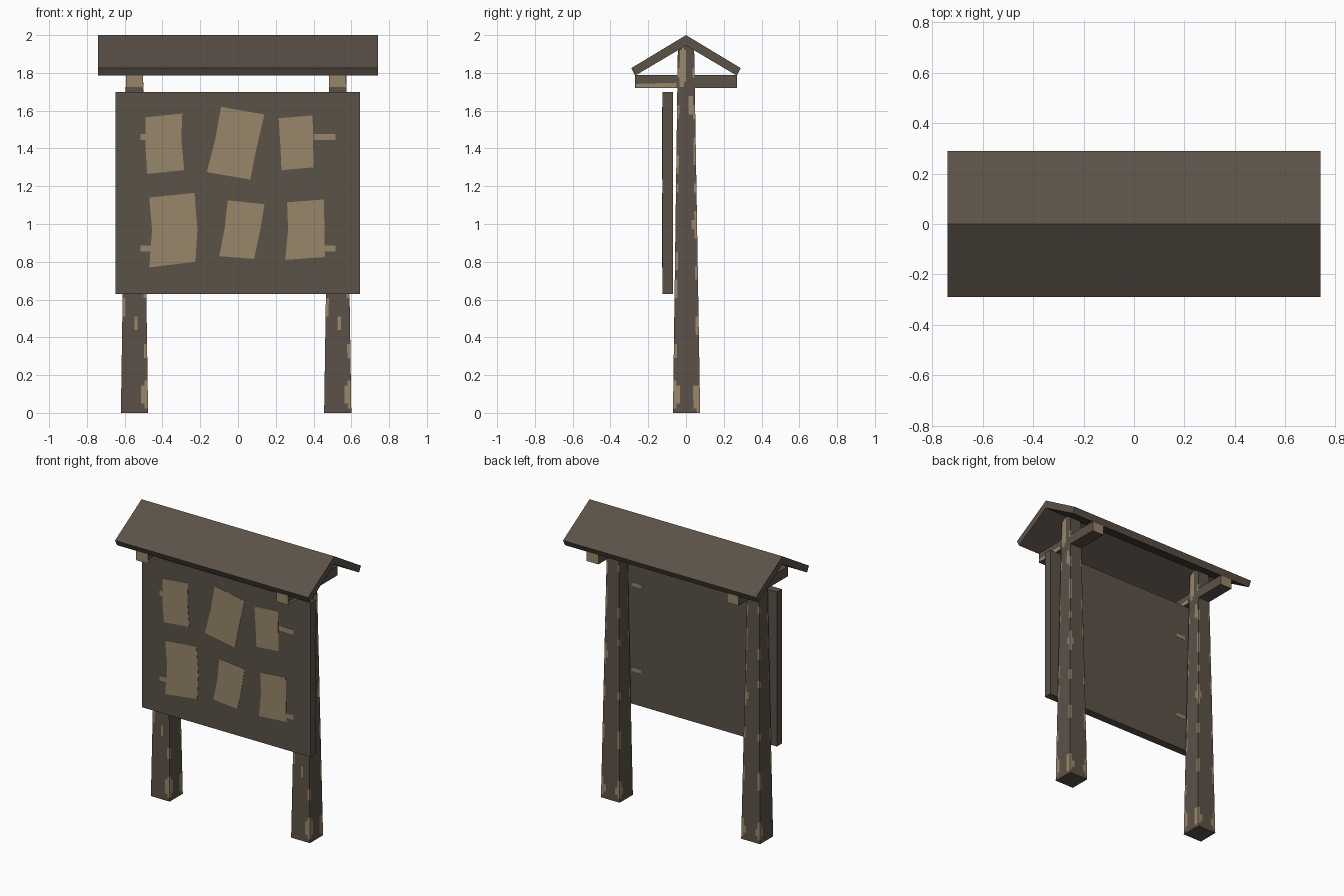
import bpy, bmesh, random

if "Cube" in bpy.data.objects:
    bpy.data.objects.remove(bpy.data.objects["Cube"])


def material(name, rgb):
    m = bpy.data.materials.new(name)
    m.diffuse_color = (*rgb, 1)
    m.use_nodes = True
    m.node_tree.nodes["Principled BSDF"].inputs["Base Color"].default_value = m.diffuse_color
    return m


BROWN = material("dark wood", (0.105, 0.084, 0.064))
TAN = material("tan paper and bare wood", (0.318, 0.240, 0.143))


def finish(bm, name):
    bmesh.ops.recalc_face_normals(bm, faces=bm.faces)
    me = bpy.data.meshes.new(name)
    bm.to_mesh(me)
    bm.free()
    me.materials.append(BROWN)
    me.materials.append(TAN)
    ob = bpy.data.objects.new(name, me)
    bpy.context.collection.objects.link(ob)
    return ob


def prism(name, pts, axis, a, b, mat=0, end_mat=None):
    """Extrude a 2D outline along x (points are y, z) or y (points are x, z)."""
    bm = bmesh.new()
    place = (lambda p, d: (d, p[0], p[1])) if axis == "x" else (lambda p, d: (p[0], d, p[1]))
    lo = [bm.verts.new(place(p, a)) for p in pts]
    hi = [bm.verts.new(place(p, b)) for p in pts]
    ends = [bm.faces.new(lo), bm.faces.new(hi)]
    n = len(pts)
    for i in range(n):
        f = bm.faces.new((lo[i], lo[(i + 1) % n], hi[(i + 1) % n], hi[i]))
        f.material_index = mat
    for f in ends:
        f.material_index = mat if end_mat is None else end_mat
    return finish(bm, name)


def rect(x0, x1, z0, z1):
    return [(x0, z0), (x1, z0), (x1, z1), (x0, z1)]


# Roof: two thin sloping slabs meeting at the ridge
prism("roof", [(-0.29, 1.825), (0, 2.0), (0.29, 1.825),
               (0.27, 1.785), (0, 1.945), (-0.27, 1.785)], "x", -0.74, 0.74)

# Notice board
prism("notice_board", rect(-0.648, 0.645, 0.63, 1.70), "y", -0.125, -0.07)

# Papers pinned to the board
papers = [
    [(-.49, 1.565), (-.295, 1.585), (-.30, 1.45), (-.285, 1.285), (-.48, 1.265), (-.49, 1.4)],
    [(-.09, 1.62), (.14, 1.58), (.10, 1.41), (.065, 1.235), (-.165, 1.275), (-.12, 1.45)],
    [(.215, 1.56), (.395, 1.575), (.40, 1.30), (.23, 1.285), (.225, 1.4)],
    [(-.47, 1.14), (-.23, 1.165), (-.215, .97), (-.225, .80), (-.47, .77), (-.455, .97)],
    [(-.055, 1.125), (.14, 1.105), (.12, .98), (.085, .815), (-.10, .83), (-.07, .98)],
    [(.26, 1.115), (.455, 1.13), (.46, .825), (.25, .81), (.265, .97)],
]
for i, pts in enumerate(papers):
    prism(f"paper_{i + 1}", pts, "y", -0.127, -0.1245, 1)

# Worn flecks on both faces of the board
for i, (x0, x1, z) in enumerate([(-.515, -.485, 1.46), (.40, .515, 1.46),
                                 (-.515, -.455, .87), (.45, .515, .87)]):
    prism(f"front_fleck_{i + 1}", rect(x0, x1, z - .016, z + .016), "y", -0.1265, -0.1245, 1)
for i, (x, z) in enumerate([(-.45, 1.46), (.43, 1.46), (-.45, .87), (.43, .87)]):
    prism(f"back_fleck_{i + 1}", rect(x - .035, x + .035, z - .012, z + .012),
          "y", -0.0705, -0.0685, 1)

# Worn patches on the posts: (place around the post, height, radii);
# 0-1 is the front, 1-2 right, 2-3 back, 3-4 left, whole numbers are corners
random.seed(4)
patches = [(.97, .10, .27, .07), (.6, .47, .08, .04), (0, .56, .08, .07),
           (1, .33, .08, .05), (1, .66, .09, .06), (1.95, .08, .25, .07),
           (2, .46, .12, .05), (2, 1.0, .2, .07), (2, 1.4, .12, .06),
           (1.3, 1.83, .22, .11), (1.75, 1.62, .08, .08), (3, .08, .2, .06),
           (3, .42, .15, .06)]
for corner in range(4):
    for z in (.75, 1.15, 1.3, 1.55, 1.78):
        patches.append((corner, z + random.uniform(-.06, .06),
                        random.uniform(.08, .17), random.uniform(.025, .055)))


def worn(p, z):
    for pp, pz, rp, rz in patches:
        d = abs(p - pp)
        d = min(d, 4 - d)
        if (d / rp) ** 2 + ((z - pz) / rz) ** 2 < 1:
            return 1
    return 0


def post(name, cx):
    """Tapered square post with a fine grid so patches can be coloured."""
    cols, rows, top = 8, 80, 1.945
    n = 4 * cols
    corners = [(-1, -1), (1, -1), (1, 1), (-1, 1)]
    bm = bmesh.new()
    rings = []
    for r in range(rows + 1):
        t = r / rows
        h = 0.072 + (0.043 - 0.072) * t
        ring = []
        for k in range(n):
            a, b = corners[k // cols], corners[(k // cols + 1) % 4]
            s = (k % cols) / cols
            ring.append(bm.verts.new((cx + h * (a[0] + (b[0] - a[0]) * s),
                                      0.003 * (1 - t) + h * (a[1] + (b[1] - a[1]) * s), top * t)))
        rings.append(ring)
    for r in range(rows):
        for k in range(n):
            j = (k + 1) % n
            f = bm.faces.new((rings[r][k], rings[r][j], rings[r + 1][j], rings[r + 1][k]))
            f.material_index = worn((k + .5) / cols, top * (r + .5) / rows)
    bm.faces.new(rings[0])
    bm.faces.new(rings[-1])
    finish(bm, name)


# Posts with a cross beam under the roof at the top of each
for side, cx in (("left", -0.548), ("right", 0.528)):
    post(f"{side}_post", cx)
    prism(f"{side}_cross_beam", rect(cx - .045, cx + .045, 1.72, 1.788),
          "y", -0.27, 0.27, 0, 1)
    # bare strip along the lower front half of the beam
    prism(f"{side}_beam_wear", [(-.265, 1.722), (-.05, 1.722), (-.05, 1.748), (-.265, 1.742)],
          "x", cx + .0445, cx + .0465, 1)
